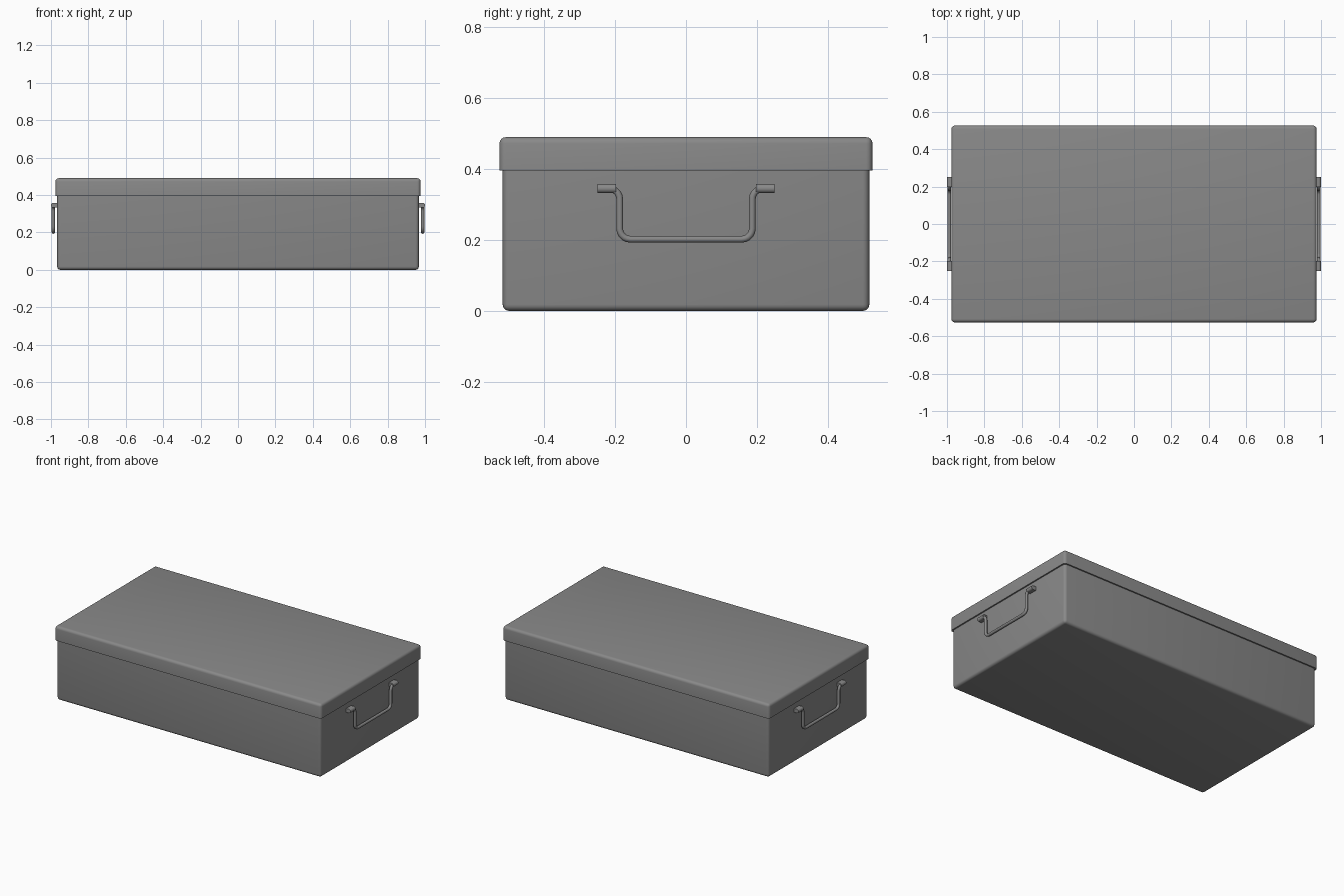
import bpy, bmesh, math
from mathutils import Vector

cube = bpy.data.objects.get("Cube")
if cube:
    bpy.data.objects.remove(cube, do_unlink=True)

GREY = (0.25, 0.25, 0.25, 1)
mat = bpy.data.materials.new("grey metal")
mat.use_nodes = True
mat.diffuse_color = GREY
mat.node_tree.nodes["Principled BSDF"].inputs["Base Color"].default_value = GREY


def finish(bm, name, angle=50):
    bmesh.ops.recalc_face_normals(bm, faces=bm.faces)
    mesh = bpy.data.meshes.new(name)
    bm.to_mesh(mesh)
    bm.free()
    mesh.materials.append(mat)
    obj = bpy.data.objects.new(name, mesh)
    bpy.context.collection.objects.link(obj)
    bpy.ops.object.select_all(action='DESELECT')
    obj.select_set(True)
    bpy.context.view_layer.objects.active = obj
    bpy.ops.object.shade_smooth_by_angle(angle=math.radians(angle))
    return obj


def rounded_box(name, half_x, half_y, z0, z1, radius, sharp_z):
    """Box with every edge rounded except the rim lying at height sharp_z."""
    bm = bmesh.new()
    bmesh.ops.create_cube(bm, size=2)
    for v in bm.verts:
        v.co = (v.co.x * half_x, v.co.y * half_y, z1 if v.co.z > 0 else z0)
    edges = [e for e in bm.edges
             if any(abs(v.co.z - sharp_z) > 1e-4 for v in e.verts)]
    bmesh.ops.bevel(bm, geom=edges, offset=radius, segments=4,
                    profile=0.5, affect='EDGES')
    return finish(bm, name)


def rounded_path(points, radius, steps=5):
    """Replace the inner corners of a polyline with smooth arcs."""
    pts = [Vector(p) for p in points]
    out = [pts[0]]
    for a, b, c in zip(pts, pts[1:], pts[2:]):
        p, q = b + (a - b).normalized() * radius, b + (c - b).normalized() * radius
        centre = p + q - b
        for i in range(steps + 1):
            t = i / steps * math.pi / 2
            out.append(centre + (p - centre) * math.cos(t) + (q - centre) * math.sin(t))
    return out + [pts[-1]]


def bail_handle(name, x, radius):
    """Round rod swept along a U in the plane of the side wall."""
    path = rounded_path([(x, -0.24, 0.345), (x, -0.187, 0.345), (x, -0.187, 0.202),
                         (x, 0.187, 0.202), (x, 0.187, 0.345), (x, 0.24, 0.345)], 0.03)
    bm, rings, sides = bmesh.new(), [], 12
    for i, p in enumerate(path):
        along = (path[min(i + 1, len(path) - 1)] - path[max(i - 1, 0)]).normalized()
        out = Vector((1, 0, 0))
        across = along.cross(out)
        rings.append([bm.verts.new(p + radius * (out * math.cos(a) + across * math.sin(a)))
                      for a in (2 * math.pi * k / sides for k in range(sides))])
    for r, s in zip(rings, rings[1:]):
        for k in range(sides):
            n = (k + 1) % sides
            bm.faces.new((r[k], r[n], s[n], s[k]))
    bm.faces.new(rings[0])
    bm.faces.new(rings[-1])
    return finish(bm, name)


def handle_lug(name, side, y_mid):
    """D-shaped sleeve that holds one end of the handle against the wall."""
    bm = bmesh.new()
    r, z = 0.013, 0.345
    profile = [(0.955, z - r), (0.955, z + r)]
    profile += [(0.987 + r * math.cos(a), z + r * math.sin(a))
                for a in (math.pi * (0.5 - k / 8) for k in range(9))]
    face = bm.faces.new([bm.verts.new((side * x, y_mid - 0.026, h)) for x, h in profile])
    moved = bmesh.ops.extrude_face_region(bm, geom=[face])["geom"]
    bmesh.ops.translate(bm, vec=(0, 0.052, 0),
                        verts=[g for g in moved if isinstance(g, bmesh.types.BMVert)])
    return finish(bm, name)


# Box and overlapping lid
rounded_box("box_body", 0.967, 0.517, 0, 0.43, 0.018, 0.43)
rounded_box("lid", 0.976, 0.526, 0.396, 0.49, 0.018, 0.396)

# Carrying handles at both ends
for label, side in (("left", 1), ("right", -1)):
    bail_handle(label + "_handle", side * 0.987, 0.0095)
    for end, y in (("front", -0.224), ("back", 0.224)):
        handle_lug(f"{label}_{end}_handle_lug", side, y)
